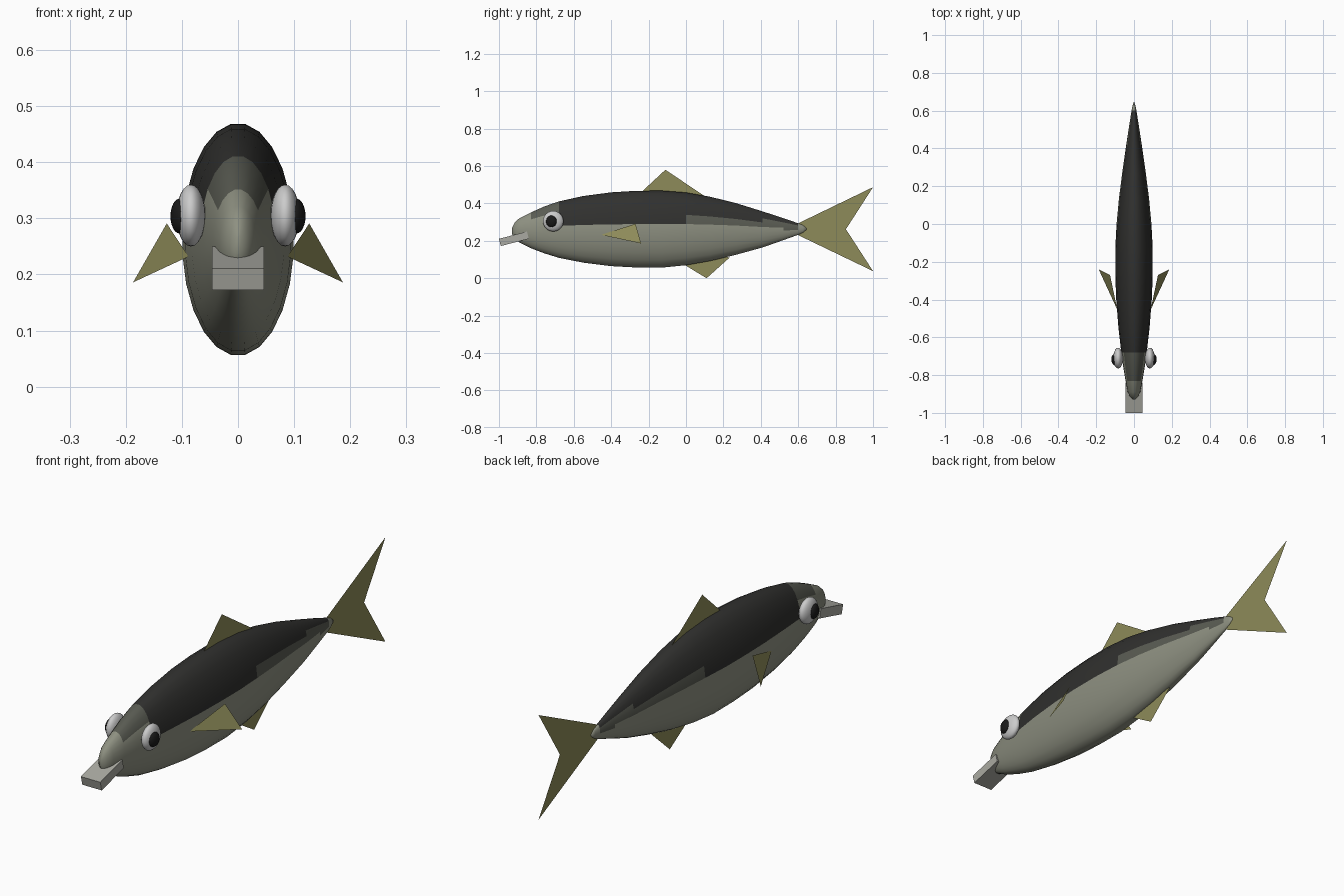
import bpy, bmesh, math
from mathutils import Vector

if "Cube" in bpy.data.objects:
    bpy.data.objects.remove(bpy.data.objects["Cube"])


def material(name, col):
    m = bpy.data.materials.new(name)
    m.diffuse_color = (*col, 1)
    m.use_nodes = True
    m.node_tree.nodes["Principled BSDF"].inputs["Base Color"].default_value = m.diffuse_color
    return m


BELLY = material("belly", (0.27, 0.28, 0.22))
BLEND = material("flank", (0.10, 0.105, 0.085))
BACK = material("back", (0.03, 0.03, 0.028))
FIN = material("fin", (0.27, 0.26, 0.10))
WHITE = material("eye_white", (0.75, 0.75, 0.75))
BLACK = material("pupil", (0.01, 0.01, 0.01))
PLANK = material("plank", (0.40, 0.40, 0.36))


def mesh_object(name, verts, faces, mats):
    me = bpy.data.meshes.new(name)
    me.from_pydata(verts, [], faces)
    for m in mats:
        me.materials.append(m)
    ob = bpy.data.objects.new(name, me)
    bpy.context.collection.objects.link(ob)
    return ob


# Body: elliptical rings lofted along y (y, bottom z, top z, half width)
PROFILE = [
    (-0.93, 0.235, 0.27, 0.006), (-0.915, 0.208, 0.30, 0.022),
    (-0.89, 0.19, 0.322, 0.033), (-0.83, 0.16, 0.352, 0.045),
    (-0.76, 0.133, 0.384, 0.057), (-0.68, 0.108, 0.412, 0.068),
    (-0.55, 0.082, 0.441, 0.083), (-0.40, 0.063, 0.461, 0.095),
    (-0.27, 0.056, 0.469, 0.100), (-0.13, 0.055, 0.470, 0.100),
    (0.0, 0.068, 0.460, 0.093), (0.13, 0.091, 0.437, 0.081),
    (0.27, 0.125, 0.402, 0.063), (0.41, 0.164, 0.358, 0.043),
    (0.52, 0.203, 0.322, 0.026), (0.60, 0.232, 0.294, 0.013),
    (0.625, 0.244, 0.284, 0.008), (0.645, 0.260, 0.268, 0.002),
]
N = 24
verts, faces = [], []
for y, lo, hi, w in PROFILE:
    for k in range(N):
        a = 2 * math.pi * (k + 0.5) / N
        verts.append((w * math.sin(a), y, (lo + hi) / 2 + (hi - lo) / 2 * math.cos(a)))
for i in range(len(PROFILE) - 1):
    for k in range(N):
        j = (k + 1) % N
        faces.append((i * N + k, i * N + j, (i + 1) * N + j, (i + 1) * N + k))
faces.append(tuple(range(N)))
faces.append(tuple(reversed(range((len(PROFILE) - 1) * N, len(PROFILE) * N))))
body = mesh_object("body", verts, faces, (BELLY, BLEND, BACK))
bm = bmesh.new()
bm.from_mesh(body.data)
bmesh.ops.recalc_face_normals(bm, faces=bm.faces)
# Dark back fading into the pale flanks, snout and tail
for f in bm.faces:
    f.smooth = True
    c = f.calc_center_median()
    edge = 0.30 if c.y < 0 else 0.33 if c.y < 0.2 else 0.335 - 0.12 * (c.y - 0.2)
    if -0.70 < c.y < 0.58 and c.z > edge:
        f.material_index = 2
    elif (-0.70 < c.y < 0.58 and c.z > edge - 0.03) or (-0.8 < c.y <= -0.70 and c.z > 0.33):
        f.material_index = 1
bm.to_mesh(body.data)
bm.free()

# Centre fins: flat outlines in the x = 0 plane, given as (y, z)
for name, pts in {
    "dorsal_fin": [(-0.25, 0.45), (-0.11, 0.58), (0.15, 0.405), (-0.1, 0.42)],
    "anal_fin": [(-0.03, 0.085), (0.11, 0.0), (0.235, 0.112), (0.10, 0.115)],
}.items():
    mesh_object(name, [(0, y, z) for y, z in pts], [tuple(range(len(pts)))], [FIN])
tail = [(0.575, 0.262), (1.0, 0.487), (0.855, 0.262), (1.0, 0.038)]
tail[0:1] = [(0.58, 0.24), (0.58, 0.284)]
mesh_object("tail_fin", [(0, y, z) for y, z in tail], [(0, 1, 2, 3), (0, 3, 4)], [FIN])


# Eye parts: flattened spheres, turned outward
def ball(name, loc, scale, turn, mat):
    bpy.ops.mesh.primitive_uv_sphere_add(segments=20, ring_count=12, radius=1,
                                         location=loc, rotation=(0, 0, turn))
    ob = bpy.context.object
    ob.name = name
    ob.scale = scale
    ob.data.materials.append(mat)
    bpy.ops.object.shade_smooth()


for s, side in ((1, "right"), (-1, "left")):
    mesh_object("pectoral_fin_" + side,
                [(s * 0.088, -0.455, 0.232), (s * 0.127, -0.27, 0.291), (s * 0.187, -0.24, 0.186)],
                [(0, 1, 2)], [FIN])
    ball("eye_" + side, (s * 0.084, -0.71, 0.305), (0.026, 0.055, 0.055), 0, WHITE)
    ball("pupil_" + side, (s * 0.104, -0.72, 0.304), (0.016, 0.029, 0.031), -s * 0.15, BLACK)

# Tilted block held in the mouth
bpy.ops.mesh.primitive_cube_add(size=1, location=(0, -0.92, 0.211),
                                rotation=(math.radians(14.5), 0, 0))
block = bpy.context.object
block.name = "mouth_block"
block.scale = (0.092, 0.155, 0.04)
block.data.materials.append(PLANK)
